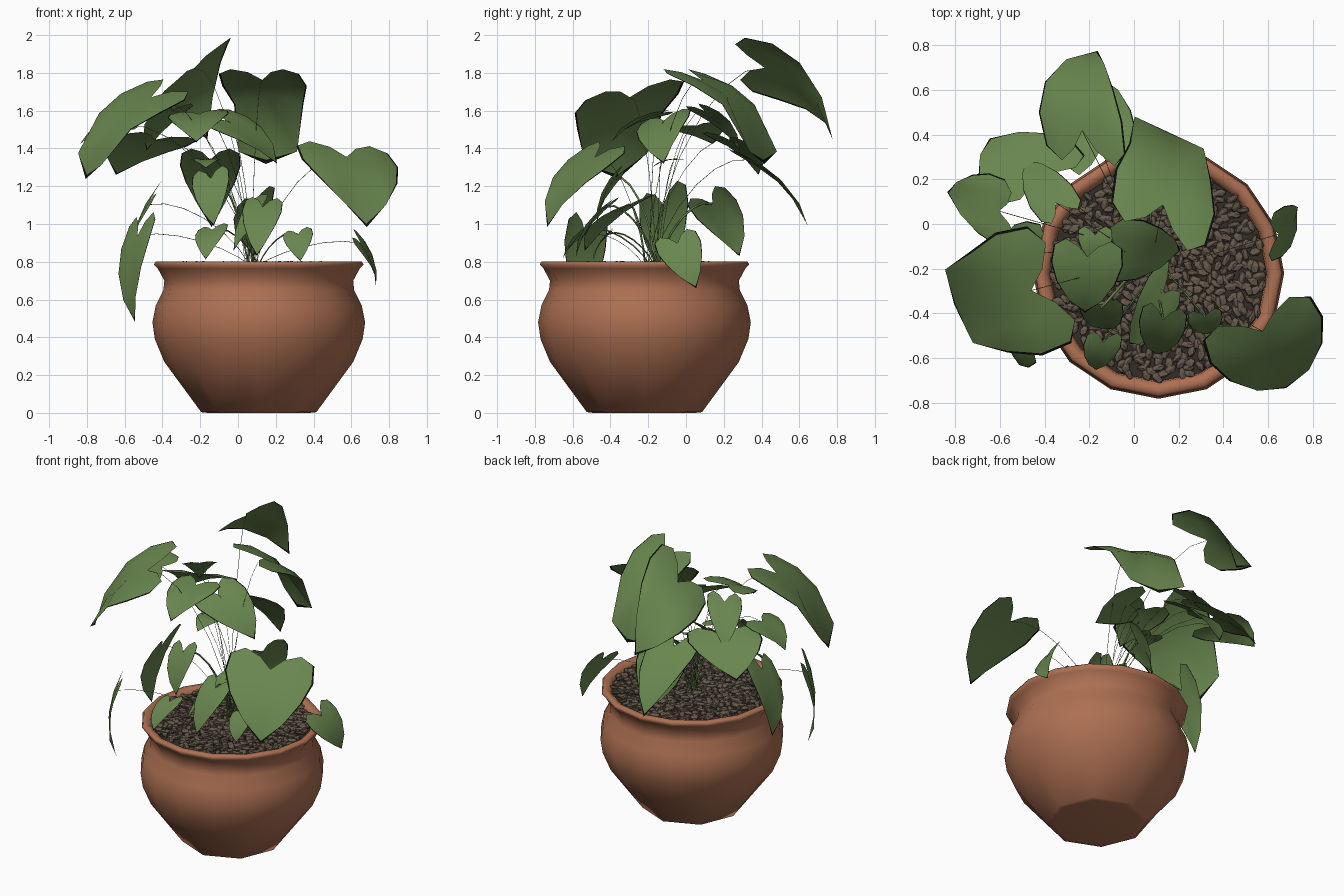
import bpy, bmesh, math, random
from mathutils import Vector, Matrix

random.seed(4)
cube = bpy.data.objects.get("Cube")
if cube:
    bpy.data.objects.remove(cube)

CENTRE = Vector((0.11, -0.22, 0))


def material(name, rgb):
    mat = bpy.data.materials.new(name)
    mat.use_nodes = True
    mat.diffuse_color = (*rgb, 1)
    bsdf = mat.node_tree.nodes["Principled BSDF"]
    bsdf.inputs["Base Color"].default_value = (*rgb, 1)
    bsdf.inputs["Roughness"].default_value = 0.9
    return mat


TERRACOTTA = material("terracotta", (0.42, 0.163, 0.085))
LEAF = material("leaf green", (0.14, 0.24, 0.077))
EDGE = material("leaf edge black", (0.004, 0.005, 0.003))
SOIL = material("dark soil", (0.035, 0.027, 0.02))
PEBBLE = material("pebble brown", (0.135, 0.1, 0.073))


def make(name, bm, mats, smooth=False):
    mesh = bpy.data.meshes.new(name)
    bm.to_mesh(mesh)
    bm.free()
    for mat in mats:
        mesh.materials.append(mat)
    for poly in mesh.polygons:
        poly.use_smooth = smooth
    obj = bpy.data.objects.new(name, mesh)
    bpy.context.collection.objects.link(obj)
    return obj


# Pot: a turned profile, with an eight-sided foot
SIDES = 16
PROFILE = [(0.27, 0.0), (0.305, 0.004), (0.5, 0.27), (0.55, 0.39), (0.563, 0.48),
           (0.545, 0.57), (0.505, 0.65), (0.5, 0.70), (0.535, 0.765), (0.555, 0.785),
           (0.545, 0.802), (0.515, 0.802), (0.49, 0.78), (0.48, 0.7)]
bm = bmesh.new()
rings = []
for r, z in PROFILE:
    ring = []
    for i in range(SIDES):
        a = math.tau * i / SIDES
        rad = r * math.cos(math.pi / 8) if z < 0.1 and i % 2 else r
        ring.append(bm.verts.new(CENTRE + Vector((rad * math.cos(a), rad * math.sin(a), z))))
    rings.append(ring)
for low, high in zip(rings, rings[1:]):
    for i in range(SIDES):
        j = (i + 1) % SIDES
        bm.faces.new((low[i], low[j], high[j], high[i]))
bm.faces.new(rings[0][::-1])
pot = make("pot", bm, [TERRACOTTA], True)
bpy.context.view_layer.objects.active = pot
pot.select_set(True)
bpy.ops.object.shade_smooth_by_angle(angle=math.radians(75))
pot.select_set(False)

# Soil disc
bm = bmesh.new()
bmesh.ops.create_circle(bm, cap_ends=True, segments=SIDES, radius=0.485,
                        matrix=Matrix.Translation(CENTRE + Vector((0, 0, 0.775))))
make("soil", bm, [SOIL])

# Pebbles spread evenly over the soil
bm = bmesh.new()
COUNT = 520
for k in range(COUNT):
    r = 0.475 * math.sqrt((k + 0.5) / COUNT)
    a = k * 2.39996 + random.uniform(-0.05, 0.05)
    spot = CENTRE + Vector((r * math.cos(a), r * math.sin(a), 0.783 + random.uniform(-0.006, 0.008)))
    turn = Matrix.Rotation(random.uniform(0, math.tau), 4, 'Z') @ Matrix.Rotation(random.uniform(-0.6, 0.6), 4, 'X')
    size = Matrix.Diagonal((random.uniform(0.027, 0.04), random.uniform(0.015, 0.023), 0.013, 1))
    bmesh.ops.create_icosphere(bm, subdivisions=1, radius=1, matrix=Matrix.Translation(spot) @ turn @ size)
make("pebbles", bm, [PEBBLE])

# Heart outline of half a leaf: (sideways, lengthways), with the rib beside it
HALF = [(0.28, 0.02), (0.65, -0.06), (0.95, 0.03), (1.0, 0.26), (0.82, 0.52)]
RIB = [0.16, 0.4, 0.7, 1.0]


def leaf(name, lobe_a, lobe_b, tip, arch=0.1, stalk=0.0015, blunt=0.0):
    """Heart-shaped leaf between two lobes and a tip, plus its stem."""
    a, b, t = Vector(lobe_a), Vector(lobe_b), Vector(tip)
    mid, side = (a + b) / 2, (a - b) / 2
    axis = t - mid
    normal = side.cross(axis).normalized()
    if normal.z < 0:
        side, normal = -side, -normal
    length = axis.length

    def place(u, v):
        lift = arch * length * (4 * v * (1 - v)) + 0.25 * side.length * (abs(u) - u * u)
        return mid + side * u + axis * v + normal * lift

    half = HALF + [(0.47 + blunt, 0.8 + 0.6 * blunt)]
    bm = bmesh.new()
    rib = [bm.verts.new(place(0, v)) for v in RIB]
    point = bm.verts.new(place(0, 1.03))
    for s in (1, -1):
        rim = [bm.verts.new(place(s * u, v)) for u, v in half]
        inner = [bm.verts.new(place(s * u, v)) for u, v in ((0.5, 0.22), (0.45, 0.48))]
        outer = [bm.verts.new(place(s * u * 1.04, v)) for u, v in half[2:5]]
        faces = [(rib[0], rim[0], inner[0]), (rim[0], rim[1], inner[0]),
                 (rim[1], rim[2], inner[0]), (rim[2], rim[3], inner[0]),
                 (rib[0], inner[0], rib[1]), (inner[0], rim[3], rim[4], inner[1]),
                 (inner[0], inner[1], rib[1]), (inner[1], rim[4], rim[5]),
                 (inner[1], rim[5], rib[2], rib[1]), (rim[5], rib[3], rib[2])]
        # Dark margin along the lobes and at the tip
        margin = [(rim[1], outer[0], rim[2]), (rim[2], outer[0], outer[1], rim[3]),
                  (rim[3], outer[1], outer[2], rim[4]), (rim[4], outer[2], rim[5]),
                  (rim[5], point, rib[3])]
        for f in faces + margin:
            face = bm.faces.new(f[::-1] if s > 0 else f)
            face.material_index = 1 if f in margin else 0
    bmesh.ops.recalc_face_normals(bm, faces=bm.faces)
    if sum(f.normal.z for f in bm.faces) < 0:
        bmesh.ops.reverse_faces(bm, faces=bm.faces)
    make(name, bm, [LEAF, EDGE], True)
    stem(name + "_stem", place(0, RIB[0]), stalk)


def stem(name, end, radius):
    """Thin stalk bending from the middle of the pot to the leaf notch."""
    root = Vector((0.08 + random.uniform(-0.04, 0.04), -0.18 + random.uniform(-0.04, 0.04), 0.77))
    curve = bpy.data.curves.new(name, 'CURVE')
    curve.dimensions = '3D'
    curve.bevel_depth = radius
    curve.bevel_resolution = 0
    curve.resolution_u = 6
    line = curve.splines.new('BEZIER')
    line.bezier_points.add(1)
    rise = Vector((0, 0, 0.45 * (end.z - root.z)))
    start, stop = line.bezier_points
    start.co, stop.co = root, end
    start.handle_left, start.handle_right = root - rise, root + rise + (end - root) * 0.2
    back = (root - end) * 0.3
    stop.handle_left, stop.handle_right = end + Vector((back.x, back.y, 0.04)), end - back
    curve.materials.append(LEAF)
    bpy.context.collection.objects.link(bpy.data.objects.new(name, curve))


# Upper leaves
leaf("top_back_leaf", (-0.03, 0.29, 1.99), (-0.39, 0.33, 1.7), (-0.17, 0.77, 1.47), 0.19)
leaf("top_middle_leaf", (0.32, -0.12, 1.8), (-0.11, 0.08, 1.8), (0.15, 0.41, 1.34), 0.16, blunt=0.25)
leaf("back_hanging_leaf", (-0.3, 0.24, 1.38), (0.01, 0.27, 1.38), (-0.14, 0.64, 1.0))
leaf("back_right_leaf", (-0.59, 0.08, 1.48), (-0.21, 0.3, 1.44), (-0.64, 0.38, 1.27))
leaf("right_flat_leaf", (-0.57, 0.2, 1.54), (-0.54, -0.11, 1.5), (-0.83, 0.14, 1.43))
leaf("right_large_leaf", (-0.46, 0.0, 1.76), (-0.26, -0.53, 1.66), (-0.8, -0.36, 1.26), 0.14, blunt=0.15)
leaf("left_front_leaf", (0.79, -0.31, 1.38), (0.3, -0.51, 1.42), (0.68, -0.73, 1.0))
leaf("middle_left_leaf", (-0.06, 0.03, 1.61), (-0.2, -0.24, 1.53), (0.2, -0.12, 1.33))
leaf("middle_front_leaf", (-0.36, -0.08, 1.58), (-0.05, -0.1, 1.6), (-0.22, -0.39, 1.44))
leaf("upper_right_leaf", (-0.41, 0.0, 1.61), (-0.23, 0.1, 1.63), (-0.48, 0.28, 1.4))
leaf("small_middle_leaf", (-0.25, -0.02, 1.34), (-0.1, -0.02, 1.34), (-0.17, -0.18, 1.3))

# Lower and inner leaves, on stouter stems
leaf("right_hanging_leaf", (-0.57, -0.41, 1.0), (-0.43, -0.62, 1.04), (-0.55, -0.51, 0.5))
leaf("right_inner_leaf", (-0.41, 0.0, 1.22), (-0.45, -0.25, 1.12), (-0.57, -0.1, 0.7))
leaf("left_hanging_leaf", (0.61, -0.17, 0.9), (0.62, 0.05, 0.97), (0.73, 0.05, 0.67))
leaf("front_heart_leaf", (0.04, -0.36, 1.13), (0.24, -0.4, 1.12), (0.1, -0.58, 0.84), stalk=0.005)
leaf("front_upper_leaf", (-0.24, -0.33, 1.26), (-0.05, -0.35, 1.3), (-0.13, -0.47, 1.0), stalk=0.006)
leaf("front_left_small_leaf", (0.24, -0.4, 0.95), (0.39, -0.38, 0.98), (0.33, -0.49, 0.81), stalk=0.004)
leaf("front_right_small_leaf", (-0.21, -0.49, 0.97), (-0.05, -0.5, 1.0), (-0.17, -0.65, 0.82), stalk=0.004)
leaf("back_inner_leaf", (0.0, 0.0, 1.1), (0.2, 0.2, 1.2), (0.1, 0.28, 0.84), stalk=0.006)
leaf("centre_leaf", (0.13, -0.15, 1.16), (0.21, -0.36, 1.08), (-0.02, -0.53, 0.87), stalk=0.006)
